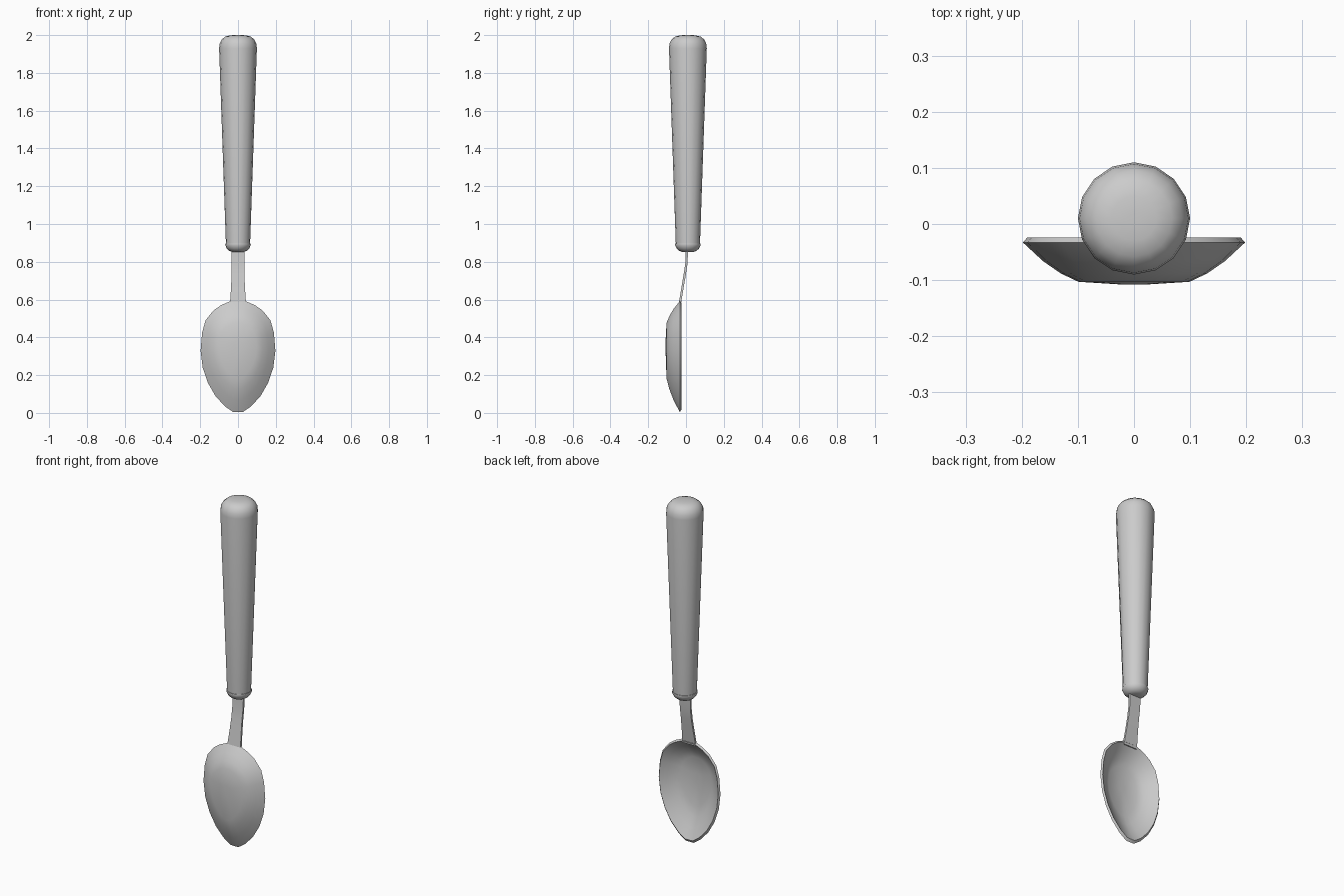
import bpy
import bmesh
from math import cos, sin, pi, radians

cube = bpy.data.objects.get("Cube")
if cube:
    bpy.data.objects.remove(cube, do_unlink=True)

grey = bpy.data.materials.new("plain grey")
grey.use_nodes = True
colour = (0.6, 0.6, 0.6, 1)
grey.diffuse_color = colour
grey.node_tree.nodes["Principled BSDF"].inputs["Base Color"].default_value = colour


def loft(name, rings, angle):
    """Skin a list of closed rings and cap both ends."""
    bm = bmesh.new()
    loops = [[bm.verts.new(p) for p in ring] for ring in rings]
    n = len(loops[0])
    for a, b in zip(loops, loops[1:]):
        for i in range(n):
            j = (i + 1) % n
            bm.faces.new((a[i], a[j], b[j], b[i]))
    bm.faces.new(loops[0])
    bm.faces.new(loops[-1])
    bmesh.ops.recalc_face_normals(bm, faces=bm.faces)
    mesh = bpy.data.meshes.new(name)
    bm.to_mesh(mesh)
    bm.free()
    obj = bpy.data.objects.new(name, mesh)
    bpy.context.collection.objects.link(obj)
    mesh.materials.append(grey)
    bpy.ops.object.select_all(action="DESELECT")
    obj.select_set(True)
    bpy.context.view_layer.objects.active = obj
    bpy.ops.object.shade_smooth_by_angle(angle=radians(angle))
    return obj


def lathe(name, profile, sides=16, y=0.01):
    """Turn a (radius, height) profile around the handle axis."""
    turns = [2 * pi * i / sides for i in range(sides)]
    loft(name, [[(r * cos(a), y + r * sin(a), z) for a in turns]
                for r, z in profile], 50)


# Tapered handle with a domed end
lathe("handle", [(0.05, 0.893), (0.064, 0.895), (0.1, 1.93), (0.097, 1.955),
                 (0.086, 1.977), (0.068, 1.992), (0.04, 1.999), (0.01, 2.0)])

# Rounded collar under the handle
lathe("collar", [(0.03, 0.852), (0.046, 0.858), (0.059, 0.87),
                 (0.068, 0.889), (0.067, 0.896), (0.05, 0.898)])

# Curved flat neck: (half width, y, z)
t = 0.006
neck = [(0.042, -0.034, 0.57), (0.041, -0.029, 0.6), (0.037, -0.019, 0.66),
        (0.034, -0.007, 0.73), (0.034, 0.002, 0.79), (0.036, 0.005, 0.87)]
loft("neck", [[(-w, y - t, z), (w, y - t, z), (w, y + t, z), (-w, y + t, z)]
              for w, y, z in neck], 40)

# Bowl: egg outline shrunk towards its centre, outside then inside
half = [(0.04, 0.592), (0.09, 0.57), (0.13, 0.542), (0.172, 0.49),
        (0.19, 0.425), (0.198, 0.33), (0.187, 0.24), (0.16, 0.16),
        (0.12, 0.09), (0.07, 0.035), (0.025, 0.004)]
outline = half + [(-x, z) for x, z in reversed(half)]
mid = 0.36
shells = [(0.1, -0.108), (0.5, -0.103), (0.66, -0.088), (0.82, -0.066),
          (1.0, -0.033), (0.96, -0.024), (0.79, -0.054), (0.64, -0.076),
          (0.48, -0.091), (0.1, -0.096)]
loft("bowl", [[(x * s, y, mid + (z - mid) * s) for x, z in outline]
              for s, y in shells], 50)
